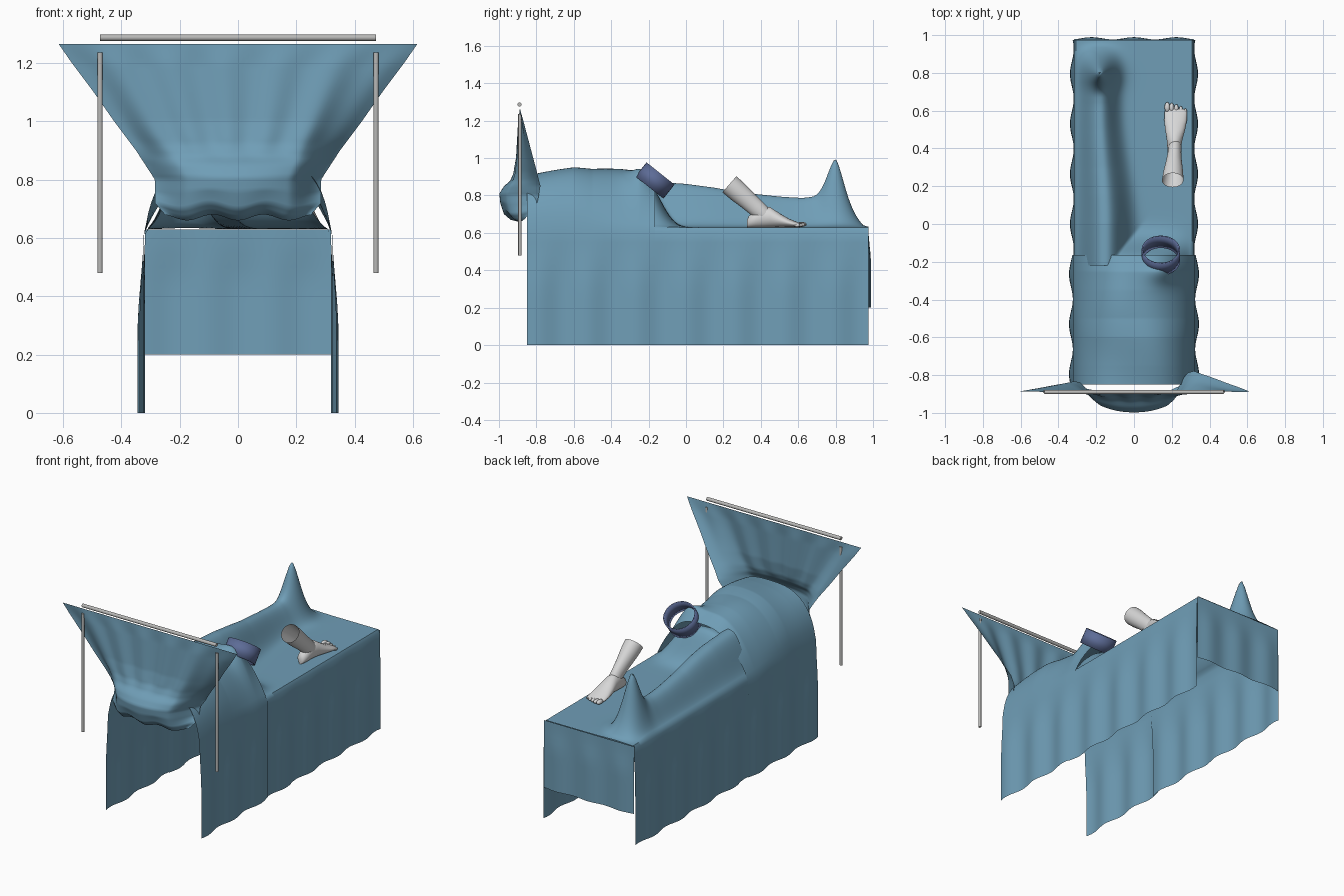
import bpy, bmesh, math
from mathutils import Vector

cube = bpy.data.objects.get("Cube")
if cube:
    bpy.data.objects.remove(cube)


def material(name, rgb):
    m = bpy.data.materials.new(name)
    m.use_nodes = True
    m.diffuse_color = (*rgb, 1)
    m.node_tree.nodes["Principled BSDF"].inputs["Base Color"].default_value = (*rgb, 1)
    return m


CLOTH = material("drape blue", (0.16, 0.34, 0.47))
CUFF = material("cuff indigo", (0.11, 0.15, 0.31))
SKIN = material("pale foot", (0.68, 0.68, 0.68))
METAL = material("frame grey", (0.48, 0.48, 0.47))


def finish(name, bm, mat):
    bmesh.ops.recalc_face_normals(bm, faces=bm.faces)
    me = bpy.data.meshes.new(name)
    bm.to_mesh(me)
    bm.free()
    me.materials.append(mat)
    ob = bpy.data.objects.new(name, me)
    bpy.context.collection.objects.link(ob)
    bpy.ops.object.select_all(action="DESELECT")
    ob.select_set(True)
    bpy.context.view_layer.objects.active = ob
    bpy.ops.object.shade_smooth_by_angle(angle=math.radians(50))
    return ob


def sheet(name, rows, mat, closed=False, cap=()):
    """Skin a list of equally long point rows."""
    bm = bmesh.new()
    vs = [[bm.verts.new(p) for p in r] for r in rows]
    n = len(rows[0])
    for a, b in zip(vs, vs[1:]):
        for i in range(n if closed else n - 1):
            j = (i + 1) % n
            bm.faces.new((a[i], a[j], b[j], b[i]))
    for i in cap:
        bm.faces.new(vs[i])
    return finish(name, bm, mat)


def lerp_table(t, table):
    """Smooth interpolation through (key, value) pairs with rising keys."""
    if t <= table[0][0]:
        return table[0][1]
    for (a, p), (b, q) in zip(table, table[1:]):
        if t <= b:
            return p + (q - p) * (t - a) / (b - a)
    return table[-1][1]


def span(a, b, n):
    return [a + (b - a) * i / n for i in range(n + 1)]


def smooth(t):
    t = min(1, max(0, t))
    return t * t * (3 - 2 * t)


BED, HALF = 0.63, 0.315


# Height of the cloth over the torso
def torso(x, y):
    top = lerp_table(y, [(-0.85, 0.29), (-0.75, 0.3), (-0.6, 0.31), (-0.5, 0.3),
                         (-0.35, 0.31), (-0.25, 0.31), (-0.17, 0.27)])
    k = smooth((y + 0.6) / 0.4)
    r = min(1, abs(x) / HALF)
    dome = (1 - r ** (2.6 - 0.4 * k)) ** (0.6 + 0.35 * k)
    hip = 0.06 * k * math.exp(-((x - 0.16) / 0.09) ** 2 - ((y + 0.25) / 0.07) ** 2)
    fold = 0.012 * math.sin(9 * y + 7 * x) * dome
    return BED + top * dome + hip + fold


RIDGE = [(-0.22, 0.25), (0, 0.235), (0.15, 0.215), (0.3, 0.19), (0.5, 0.17),
         (0.66, 0.16), (0.76, 0.13), (0.86, 0.06), (0.95, 0)]


# Height of the cloth over the covered leg, its upright foot and the open bed
def legs(x, y):
    r = min(1, abs(x) / HALF)
    edge = 1 - r ** 6
    mid = -0.16 - 0.03 * smooth(y / 0.6)
    width = 0.12 - 0.03 * smooth((y + 0.1) / 0.8)
    leg = lerp_table(y, RIDGE) * math.exp(-(abs(x - mid) / width) ** 2.6)
    foot = 0.23 * math.exp(-(((x + 0.18) / 0.06) ** 2 + ((y - 0.8) / 0.062) ** 2) ** 0.8)
    toe_tent = 0.05 * math.exp(-((x + 0.18) / 0.1) ** 2 - ((y - 0.82) / 0.09) ** 2)
    hip = 0.22 * (1 - r ** 2.2) * math.exp(-((max(0, y + 0.2)) / 0.1) ** 2)
    return BED + edge * max(leg + foot + toe_tent, hip)


# Long drapes: one hanging side, the covered top, the other hanging side
def drape(name, height, y0, y1, grow):
    rows = []
    for y in span(y0, y1, 90):
        wave = math.cos(2 * math.pi * y / 0.265)
        side = []
        for z in span(0, BED - 0.02, 10):
            drop = smooth((BED - z) / 0.35)
            side.append((HALF + grow + drop * (0.011 + 0.01 * wave), z))
        top = [(x, y, height(x, y)) for x in span(-HALF + 0.008, HALF - 0.008, 64)]
        rows.append([(-x, y, z) for x, z in side] + top
                    + [(x, y, z) for x, z in reversed(side)])
    return sheet(name, rows, CLOTH)


drape("lower_drape", legs, -0.22, 0.975, 0.003)
drape("upper_drape", torso, -0.85, -0.165, 0.008)

# Foot end hanging panel
sheet("foot_end_drape",
      [[(x, 0.975 + smooth((BED - z) / 0.2) * (0.008 + 0.006 * math.cos(x * 28)), z)
        for x in span(-0.318, 0.318, 40)] for z in span(BED - 0.002, 0.2, 10)], CLOTH)

# Head screen: flared sheet with a rounded bulge at the bottom
WIDTH = [(0.66, 0.25), (0.7, 0.285), (0.8, 0.285), (0.9, 0.35), (1, 0.425),
         (1.1, 0.495), (1.2, 0.57), (1.265, 0.615)]
BULGE = [(0.66, 0.01), (0.67, 0.05), (0.7, 0.085), (0.76, 0.105), (0.81, 0.11),
         (0.85, 0.085), (0.88, 0.05), (0.92, 0.03), (1.0, 0.015), (1.265, 0)]
WING = [(0.66, 0.03), (0.74, 0.09), (0.85, 0.11), (1.265, 0)]
rows = []
for z in span(1.265, 0.66, 60):
    row = []
    for u in span(-1, 1, 64):
        a = abs(u)
        wing = lerp_table(z, WING) * smooth((a - 0.6) / 0.4) * (1 if u > 0 else 0.5)
        bulge = lerp_table(z, BULGE) * (1 - a ** 2.2)
        fold = 0.006 * math.sin(u * 19) * smooth((1.28 - z) / 0.1) * smooth((z - 0.85) / 0.1)
        sag = 0.02 * (1 - math.cos(u * 9)) / 2 * smooth((0.8 - z) / 0.1)
        row.append((u * lerp_table(z, WIDTH), -0.888 - bulge + wing + fold, z + sag))
    rows.append(row)
sheet("head_screen_drape", rows, CLOTH)


# Round rods and rings
def ring(centre, u, v, ru, rv, n=32):
    return [centre + u * ru * math.cos(t) + v * rv * math.sin(t)
            for t in span(0, 2 * math.pi * (n - 1) / n, n - 1)]


def rod(name, a, b, r):
    a, b = Vector(a), Vector(b)
    d = (b - a).normalized()
    u = d.orthogonal().normalized()
    sheet(name, [ring(p, u, d.cross(u), r, r, 16) for p in (a, b)], METAL, True, (0, 1))


rod("screen_bar", (-0.473, -0.89, 1.286), (0.473, -0.89, 1.286), 0.011)
for label, s in (("right", -1), ("left", 1)):
    rod(label + "_screen_pole", (s * 0.473, -0.888, 0.48), (s * 0.473, -0.888, 1.235), 0.009)

# Tilted thigh cuff
X = Vector((1, 0, 0))
axis = Vector((0, 0.62, 0.78))
across = axis.cross(X)
mid = Vector((0.142, -0.166, 0.88))
cuff = sheet("thigh_cuff", [ring(mid + axis * h, X, across, 0.102, 0.096)
                            for h in (-0.048, 0.048)], CUFF, True)
mod = cuff.modifiers.new("thickness", "SOLIDIFY")
mod.thickness = 0.008

# Bare lower leg: open tube running down to the ankle
shin = Vector((0, 0.75, -0.66))
up = X.cross(shin)
start = Vector((0.205, 0.232, 0.86))
sheet("bare_shin", [ring(start + shin * d + X * d * 0.05, X, up, rx, rz) for d, rx, rz in (
    (0, 0.057, 0.057), (0.06, 0.052, 0.056), (0.13, 0.042, 0.05),
    (0.19, 0.036, 0.047), (0.24, 0.034, 0.044), (0.28, 0.028, 0.03))], SKIN, True, (5,))

# Bare foot: heel to ball, as (y, centre x, half width, top z)
Z = Vector((0, 0, 1))
rows = []
for y, x, w, top in ((0.325, 0.212, 0.012, 0.665), (0.335, 0.212, 0.026, 0.69),
                     (0.37, 0.212, 0.035, 0.715), (0.41, 0.213, 0.037, 0.74),
                     (0.45, 0.215, 0.042, 0.738), (0.5, 0.218, 0.053, 0.705),
                     (0.55, 0.22, 0.06, 0.676), (0.59, 0.221, 0.06, 0.66),
                     (0.61, 0.219, 0.05, 0.65)):
    h = (top - BED) / 2
    rows.append(ring(Vector((x, y, BED + h)), X, Z, w, h))
sheet("bare_foot", rows, SKIN, True, (0, 8))

# Toes, from the big one outward
for i in range(5):
    r = 0.016 - 0.0015 * i
    bm = bmesh.new()
    bmesh.ops.create_uvsphere(bm, u_segments=14, v_segments=8, radius=r)
    bmesh.ops.scale(bm, verts=bm.verts, vec=(0.9, 1.7, 0.85))
    bmesh.ops.translate(bm, verts=bm.verts,
                        vec=(0.176 + 0.024 * i, 0.618 - 0.003 * i * i / 2, BED + r))
    finish("toe_%d" % (i + 1), bm, SKIN)
